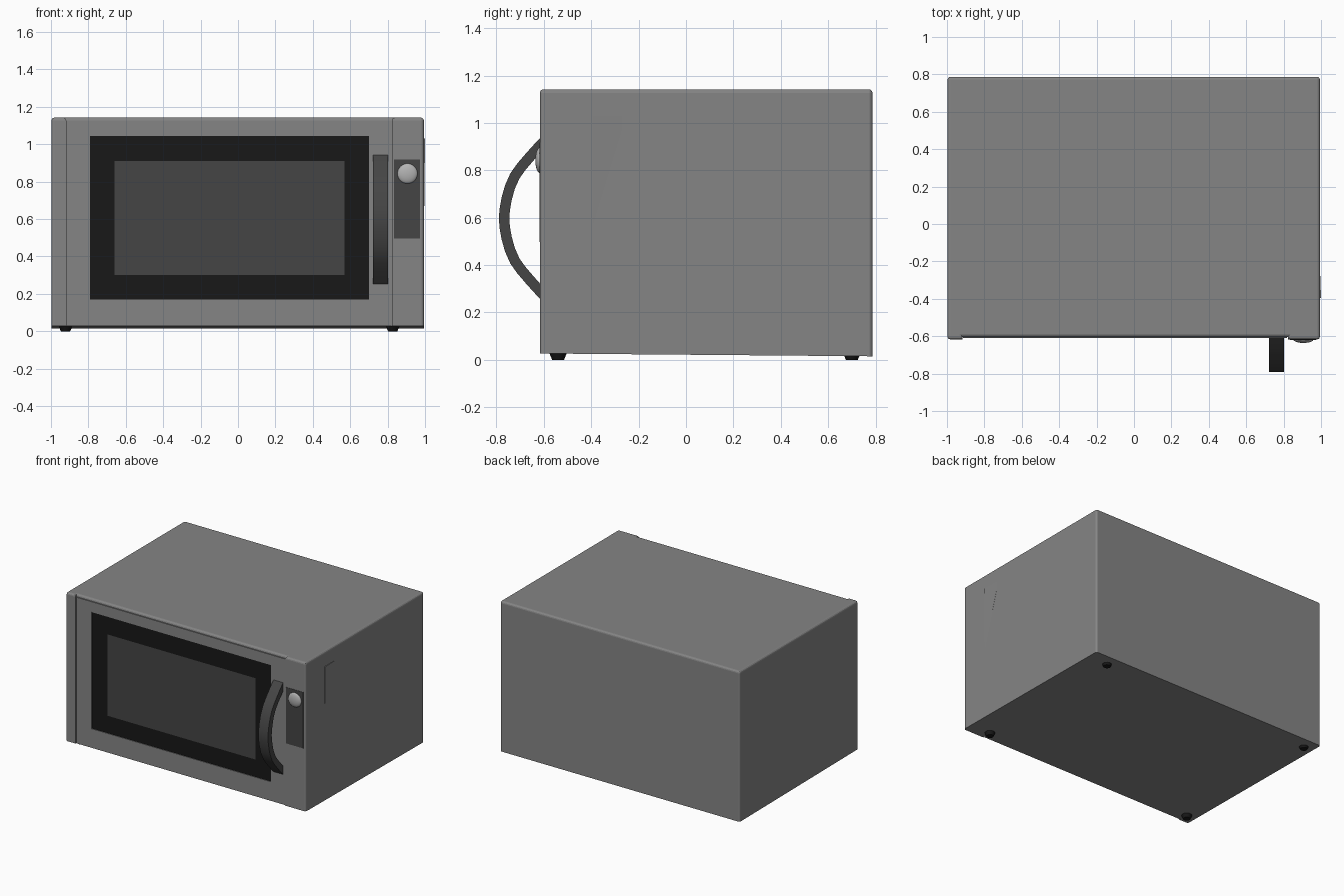
import bpy, bmesh
from math import hypot

if "Cube" in bpy.data.objects:
    bpy.data.objects.remove(bpy.data.objects["Cube"])


def material(name, v):
    m = bpy.data.materials.new(name)
    m.diffuse_color = (v, v, v, 1)
    m.use_nodes = True
    m.node_tree.nodes["Principled BSDF"].inputs["Base Color"].default_value = m.diffuse_color
    return m


BLACK = material("black", 0.009)
DARK = material("dark_grey", 0.06)
GREY = material("casing_grey", 0.235)
METAL = material("metal_grey", 0.45)


def finish(bm, name, mat=None, smooth=False):
    bmesh.ops.recalc_face_normals(bm, faces=bm.faces)
    me = bpy.data.meshes.new(name)
    bm.to_mesh(me)
    bm.free()
    ob = bpy.data.objects.new(name, me)
    bpy.context.collection.objects.link(ob)
    if mat:
        me.materials.append(mat)
    if smooth:
        bpy.ops.object.select_all(action='DESELECT')
        ob.select_set(True)
        bpy.context.view_layer.objects.active = ob
        bpy.ops.object.shade_smooth_by_angle()
    return ob


def prism(points, direction):
    """Closed 3D outline swept along a vector."""
    bm = bmesh.new()
    f = bm.faces.new([bm.verts.new(p) for p in points])
    r = bmesh.ops.extrude_face_region(bm, geom=[f], use_keep_orig=True)
    bmesh.ops.translate(bm, vec=direction,
                        verts=[v for v in r['geom'] if isinstance(v, bmesh.types.BMVert)])
    return bm


def box(name, x0, x1, y0, y1, z0, z1, mat=None):
    pts = [(x0, y0, z0), (x1, y0, z0), (x1, y0, z1), (x0, y0, z1)]
    return finish(prism(pts, (0, y1 - y0, 0)), name, mat)


def frame(name, outer, inner, y0, y1, mat=None):
    """Rectangular ring in XZ; outer and inner are (x0, x1, z0, z1)."""
    bm = bmesh.new()
    loops = []
    for (a, b, c, d), y in ((outer, y0), (inner, y0), (inner, y1), (outer, y1)):
        loops.append([bm.verts.new(p) for p in
                      ((a, y, c), (b, y, c), (b, y, d), (a, y, d))])
    for k in range(4):
        A, B = loops[k], loops[(k + 1) % 4]
        for i in range(4):
            j = (i + 1) % 4
            bm.faces.new((A[i], A[j], B[j], B[i]))
    return finish(bm, name, mat)


# Casing: shallow notch for the door, rounded uprights and top, sloping base
L, R, F, B, TOP, NOTCH = -0.997, 0.994, -0.617, 0.787, 1.142, -0.603
outline = [(L, B), (L, F), (-0.918, F), (-0.918, NOTCH),
           (0.823, NOTCH), (0.823, F), (R, F), (R, B)]
bm = prism([(x, y, 0.02) for x, y in outline], (0, 0, TOP - 0.02))
edges = []
for e in bm.edges:
    a, b = (v.co for v in e.verts)
    upright = abs(a.z - b.z) > 0.1
    corner = min(abs(a.x - L), abs(a.x - R)) < 1e-4
    if (upright and corner) or (a.z > 1 and b.z > 1):
        edges.append(e)
for v in bm.verts:
    if v.co.z < 0.1:
        v.co.z = 0.027 - (v.co.y - F) * 0.0085
bmesh.ops.bevel(bm, geom=edges, offset=0.015, segments=3, profile=0.5, affect='EDGES')
finish(bm, "casing", GREY)

# Door with recessed window
opening = (-0.79, 0.70, 0.17, 1.045)
pane = (-0.66, 0.57, 0.30, 0.91)
frame("door", (-0.914, 0.819, 0.027, 1.123), opening, -0.610, -0.595, GREY)
frame("window_border", opening, pane, -0.605, -0.59, BLACK)
box("window_glass", pane[0], pane[1], -0.605, -0.59, pane[2], pane[3], DARK)

# Bowed door handle: half path mirrored about its middle, offset to a band
half = [(-0.595, 0.926), (-0.625, 0.895), (-0.66, 0.856), (-0.695, 0.815),
        (-0.722, 0.777), (-0.743, 0.73), (-0.757, 0.68), (-0.765, 0.635)]
MID, T = 0.597, 0.022
path = half + [(-0.768, MID)] + [(y, 2 * MID - z) for y, z in reversed(half)]
out, inn = [], []
for i, (y, z) in enumerate(path):
    p, q = path[max(i - 1, 0)], path[min(i + 1, len(path) - 1)]
    dy, dz = q[0] - p[0], q[1] - p[1]
    n = hypot(dy, dz)
    ny, nz = dz / n * T, -dy / n * T
    out.append((0.722, y + ny, z + nz))
    inn.append((0.722, y - ny, z - nz))
finish(prism(out + inn[::-1], (0.08, 0, 0)), "door_handle", DARK, smooth=True)

# Control strip and domed knob
box("control_panel", 0.833, 0.974, -0.619, -0.61, 0.497, 0.918, DARK)
bm = bmesh.new()
bmesh.ops.create_uvsphere(bm, u_segments=32, v_segments=16, radius=1)
bmesh.ops.scale(bm, vec=(0.054, 0.019, 0.054), verts=bm.verts)
bmesh.ops.translate(bm, vec=(0.906, -0.617, 0.843), verts=bm.verts)
finish(bm, "control_knob", METAL, smooth=True)

# Thin cover plate on the right side, tilted so its lower back sinks in
bm = prism([(0.98, -0.395, 0.56), (0.98, -0.27, 0.97),
            (0.98, -0.27, 1.03), (0.98, -0.395, 1.03)], (0.0145, 0, 0))
for v in bm.verts:
    if v.co.x > 0.99 and v.co.z > 1:
        v.co.x = 1.0 if v.co.y < -0.3 else 0.9955
finish(bm, "side_cover", GREY)

# Tapered feet
for i, x in enumerate((-0.922, 0.827)):
    for j, y in enumerate((-0.54, 0.70)):
        bm = bmesh.new()
        bmesh.ops.create_cone(bm, cap_ends=True, segments=20,
                              radius1=0.025, radius2=0.036, depth=0.026)
        bmesh.ops.translate(bm, vec=(x, y, 0.013), verts=bm.verts)
        finish(bm, f"foot_{i}{j}", BLACK, smooth=True)
